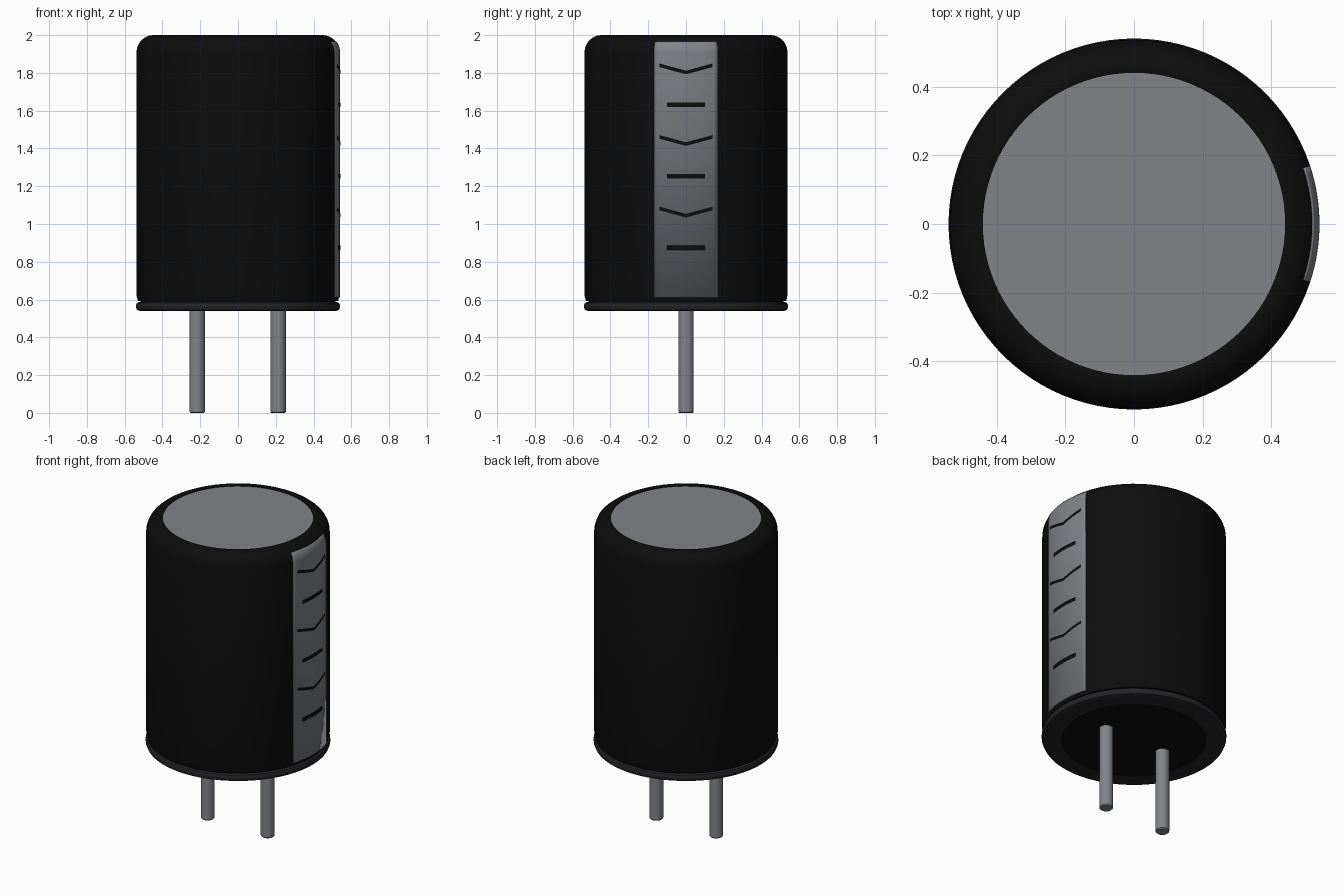
import bpy, bmesh
from math import sin, cos, pi, asin, radians

cube = bpy.data.objects.get("Cube")
if cube:
    bpy.data.objects.remove(cube)

R = 0.537        # sleeve radius
FILLET = 0.09    # rounded shoulder


def material(name, rgb):
    m = bpy.data.materials.new(name)
    m.use_nodes = True
    m.diffuse_color = (*rgb, 1)
    m.node_tree.nodes["Principled BSDF"].inputs["Base Color"].default_value = (*rgb, 1)
    return m


black = material("sleeve black", (0.004, 0.004, 0.004))
rubber = material("rubber charcoal", (0.018, 0.017, 0.02))
grey = material("metal grey", (0.22, 0.23, 0.25))


def finish(name, bm, mat):
    mesh = bpy.data.meshes.new(name)
    bm.to_mesh(mesh)
    bm.free()
    mesh.materials.append(mat)
    ob = bpy.data.objects.new(name, mesh)
    bpy.context.collection.objects.link(ob)
    bpy.ops.object.select_all(action="DESELECT")
    ob.select_set(True)
    bpy.context.view_layer.objects.active = ob
    bpy.ops.object.shade_smooth_by_angle(angle=radians(35))
    return ob


def lathe(name, profile, mat, half_angle=pi, steps=96, centre=(0, 0)):
    """Sweep an (r, z) profile, listed bottom to top, around a vertical axis."""
    bm = bmesh.new()
    rows = []
    for i in range(steps + 1):
        a = -half_angle + 2 * half_angle * i / steps
        rows.append([bm.verts.new((centre[0] + r * cos(a), centre[1] + r * sin(a), z))
                     for r, z in profile])
    for p, q in zip(rows, rows[1:]):
        for j in range(len(profile) - 1):
            bm.faces.new((p[j], q[j], q[j + 1], p[j + 1]))
    bmesh.ops.remove_doubles(bm, verts=bm.verts, dist=1e-5)
    return finish(name, bm, mat)


def shoulder(radius, first, last, steps=8):
    """Rounded upper edge between two angles in degrees."""
    angles = [radians(first + (last - first) * i / steps) for i in range(steps + 1)]
    return [(radius - FILLET + FILLET * cos(a), 2 - FILLET + FILLET * sin(a)) for a in angles]


def mark(name, z, half_width, rise, thick, steps=16):
    """Thin curved plate lying on the stripe, with raised ends if rise > 0."""
    bm = bmesh.new()
    r = R + 0.0045
    rows = []
    for i in range(steps + 1):
        y = half_width * (2 * i / steps - 1)
        zc = z + rise * abs(y) / half_width
        a = asin(y / r)
        rows.append([bm.verts.new((r * cos(a), y, zc + s * thick / 2)) for s in (-1, 1)])
    for p, q in zip(rows, rows[1:]):
        bm.faces.new((p[0], q[0], q[1], p[1]))
    return finish(name, bm, black)


# Sleeve with rounded shoulder, rolled in slightly over the top disc
lathe("sleeve", [(0.50, 0.59), (0.53, 0.592), (R, 0.62)]
      + shoulder(R, 0, 90) + [(0.44, 1.998), (0.44, 1.985)], black)
lathe("top_disc", [(0.441, 1.994), (0, 1.994)], grey)

# Rubber bung and sealed underside
lathe("bung_ring", [(0.425, 0.54), (0.52, 0.54), (0.535, 0.546), (0.54, 0.558), (0.54, 0.572),
                    (0.535, 0.582), (0.52, 0.588), (0.50, 0.59)], rubber)
lathe("underside", [(0, 0.54), (0.425, 0.54)], black)

# Polarity stripe down the left side
stripe = lathe("stripe", [(R + 0.003, 0.612)] + shoulder(R + 0.003, 0, 38), grey,
               half_angle=asin(0.17 / 0.54), steps=16)
edge = stripe.modifiers.new("thickness", "SOLIDIFY")
edge.thickness = 0.005
edge.offset = -1

# Alternating chevrons and dashes
for i in range(3):
    drop = 0.379 * i
    mark(f"chevron_{i + 1}", 1.802 - drop, 0.14, 0.038, 0.019)
    mark(f"dash_{i + 1}", 1.632 - drop, 0.1, 0, 0.025)

# Two lead pins
for side, x in (("left", 0.212), ("right", -0.216)):
    lathe(f"{side}_pin", [(0, 0), (0.036, 0), (0.041, 0.006), (0.041, 0.545)], grey,
          steps=24, centre=(x, 0))
